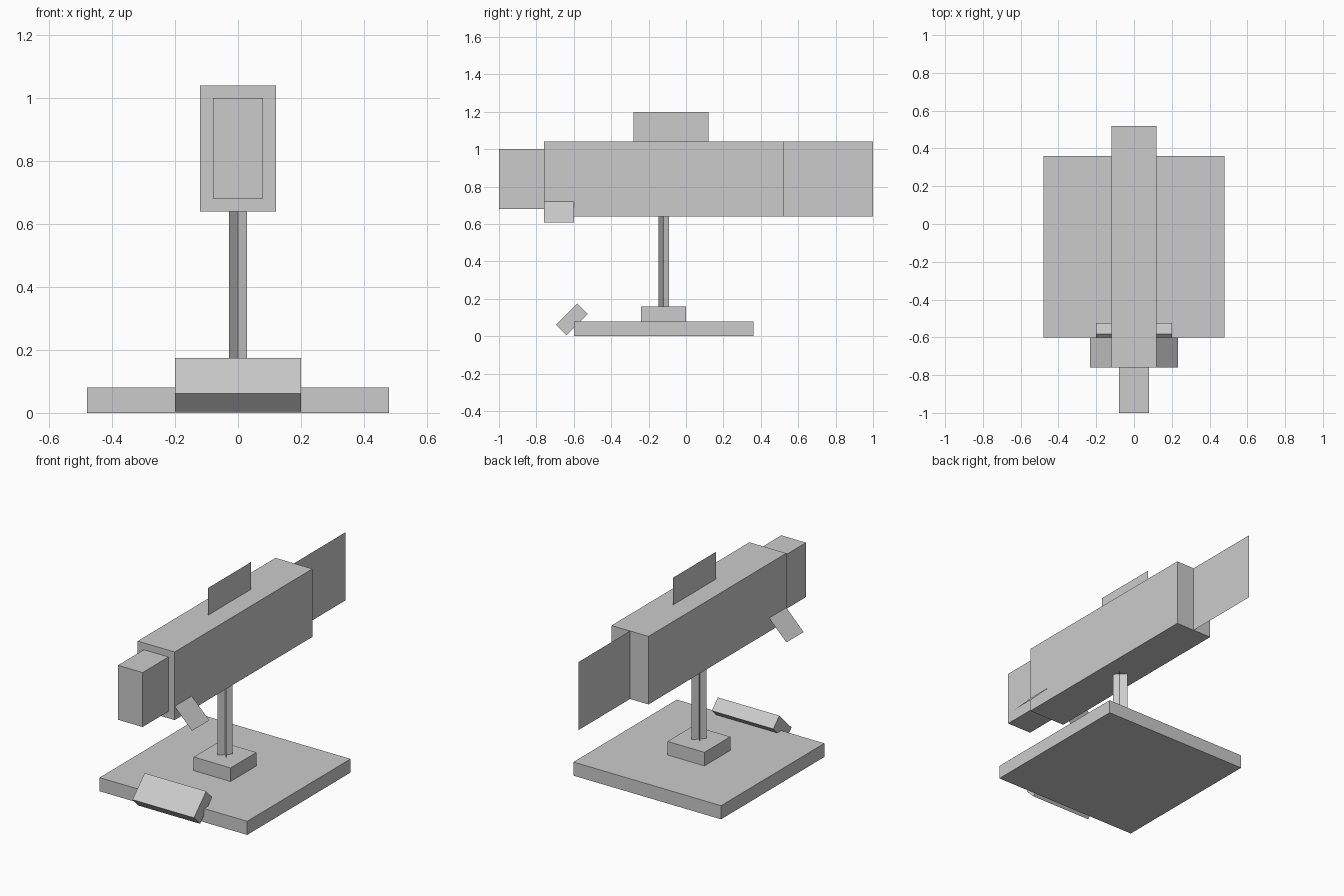
import bpy
from math import radians
from mathutils import Matrix, Vector

cube = bpy.data.objects.get("Cube")
if cube:
    bpy.data.objects.remove(cube, do_unlink=True)

grey = bpy.data.materials.new("plain grey")
grey.use_nodes = True
colour = (0.6, 0.6, 0.6, 1.0)
grey.diffuse_color = colour
grey.node_tree.nodes["Principled BSDF"].inputs["Base Color"].default_value = colour


def finish(name):
    obj = bpy.context.object
    obj.name = obj.data.name = name
    obj.data.materials.append(grey)
    return obj


def box(name, centre, size, tilt=0):
    """Flat-sided block, optionally tilted about x."""
    bpy.ops.mesh.primitive_cube_add(size=1)
    obj = finish(name)
    place = Matrix.Translation(centre) @ Matrix.Rotation(radians(tilt), 4, 'X')
    obj.data.transform(place @ Matrix.Diagonal((*size, 1)))
    return obj


def sheet(name, centre, side_a, side_b):
    """Thin rectangle spanned by two full-length edge vectors."""
    bpy.ops.mesh.primitive_plane_add(size=1)
    obj = finish(name)
    a, b = Vector(side_a), Vector(side_b)
    normal = a.cross(b).normalized()
    frame = Matrix((a, b, normal)).transposed().to_4x4()
    obj.data.transform(Matrix.Translation(centre) @ frame)
    return obj


# Stand: base slab, pedestal and tilted front panel
box("base", (0, -0.12, 0.04), (0.96, 0.96, 0.08))
box("pedestal", (0, -0.12, 0.12), (0.24, 0.24, 0.08))
box("front_panel", (0, -0.61, 0.09), (0.40, 0.16, 0.08), 45)

# Post made of two crossed diagonal sheets
d = 0.0566
for name, s in (("post_sheet_a", 1), ("post_sheet_b", -1)):
    sheet(name, (0, -0.12, 0.40), (d, s * d, 0), (0, 0, 0.48))

# Body and head
box("body", (0, -0.12, 0.84), (0.24, 1.28, 0.40))
box("head", (0, -0.88, 0.84), (0.16, 0.24, 0.32))

# Upright sheets on the centre line
sheet("tail", (0, 0.76, 0.84), (0, 0.48, 0), (0, 0, 0.40))
sheet("top_fin", (0, -0.08, 1.12), (0, 0.40, 0), (0, 0, 0.16))

# Sloping flaps beside the front of the body
w = 0.113
for name, s in (("left_flap", 1), ("right_flap", -1)):
    sheet(name, (s * (0.12 + w / 2), -0.68, 0.72 - w / 2),
          (w, 0, -s * w), (0, 0.16, 0))
